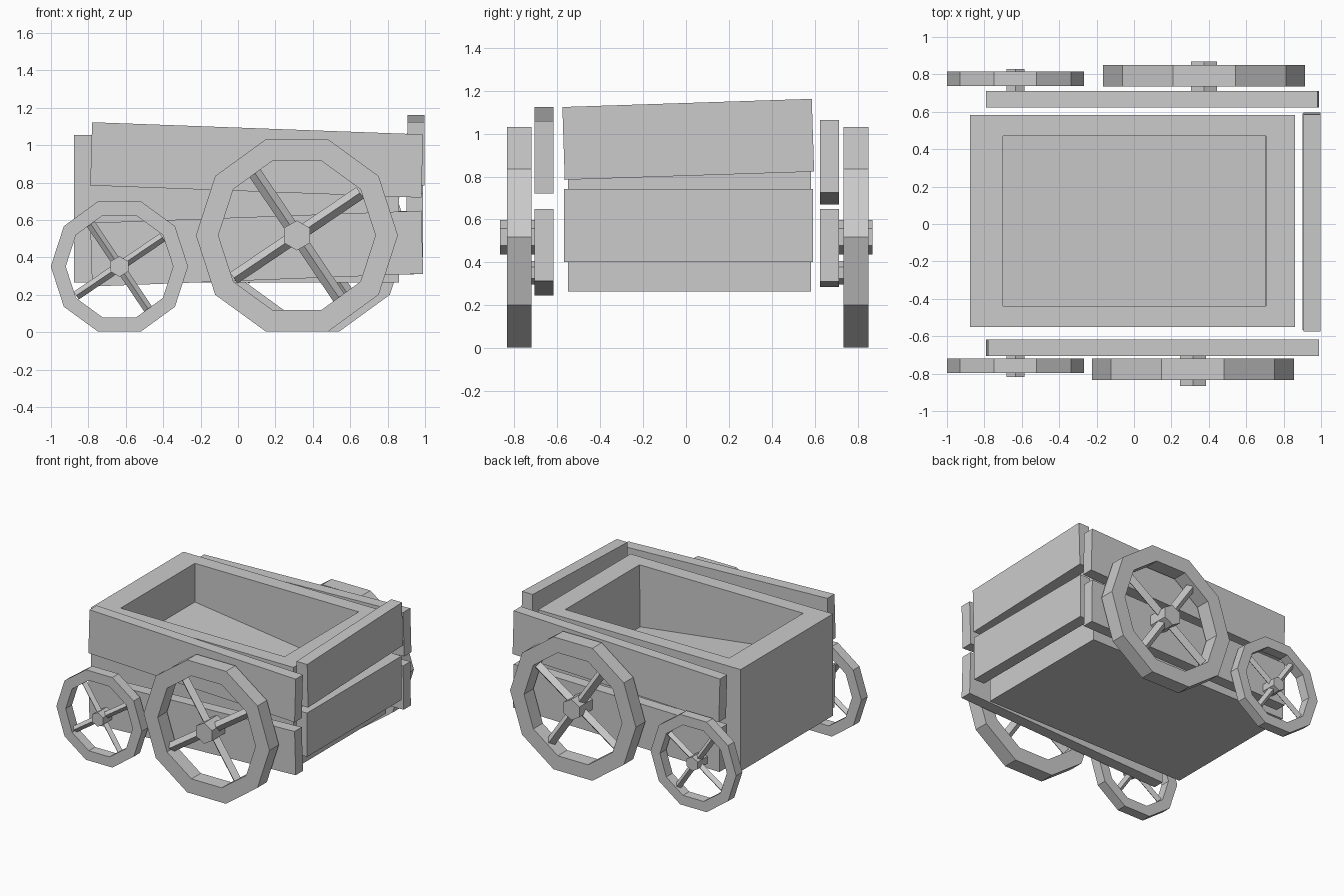
import bpy
import bmesh
from math import sin, cos, pi, radians
from mathutils import Matrix

if "Cube" in bpy.data.objects:
    bpy.data.objects.remove(bpy.data.objects["Cube"])


def finish(name, bm):
    bmesh.ops.recalc_face_normals(bm, faces=bm.faces)
    mesh = bpy.data.meshes.new(name)
    bm.to_mesh(mesh)
    bm.free()
    obj = bpy.data.objects.new(name, mesh)
    bpy.context.collection.objects.link(obj)
    return obj


def bridge(bm, a, b):
    n = len(a)
    for i in range(n):
        j = (i + 1) % n
        bm.faces.new((a[i], a[j], b[j], b[i]))


def prism(bm, loop_a, loop_b):
    a = [bm.verts.new(p) for p in loop_a]
    b = [bm.verts.new(p) for p in loop_b]
    bm.faces.new(a)
    bm.faces.new(b)
    bridge(bm, a, b)


# Plank from its side outline (bottom-left, bottom-right, top-right, top-left)
def plank(name, outline, lo, hi, axis):
    bm = bmesh.new()
    if axis == 'Y':
        prism(bm, [(u, lo, z) for u, z in outline], [(u, hi, z) for u, z in outline])
    else:
        prism(bm, [(lo, u, z) for u, z in outline], [(hi, u, z) for u, z in outline])
    finish(name, bm)


# Hollow box with a sloping floor
def tub():
    def rect(x0, x1, y0, y1, z_left, z_right):
        return [bm.verts.new(p) for p in ((x0, y0, z_left), (x1, y0, z_right),
                                          (x1, y1, z_right), (x0, y1, z_left))]
    bm = bmesh.new()
    rings = [rect(-.877, .861, -.55, .583, .265, .265),
             rect(-.877, .861, -.55, .583, 1.055, 1.055),
             rect(-.70, .706, -.438, .471, 1.055, 1.055),
             rect(-.70, .70, -.438, .471, .755, .575)]
    for a, b in zip(rings, rings[1:]):
        bridge(bm, a, b)
    bm.faces.new(rings[0])
    bm.faces.new(rings[-1])
    finish("wagon_box", bm)


# Ten-sided wheel: rim, hexagonal hub, diamond-section spokes
def wheel(name, x, z, r_out, r_in, y0, y1, hub_r, hub_y0, hub_y1, spoke):
    def circle(r, y, n, phase=0.0):
        return [(x + r * cos(2 * pi * i / n + phase), y,
                 z + r * sin(2 * pi * i / n + phase)) for i in range(n)]

    bm = bmesh.new()
    rings = [[bm.verts.new(p) for p in circle(r, y, 10)]
             for r, y in ((r_out, y0), (r_out, y1), (r_in, y1), (r_in, y0))]
    for i in range(4):
        bridge(bm, rings[i], rings[(i + 1) % 4])
    finish(name + "_rim", bm)

    bm = bmesh.new()
    prism(bm, circle(hub_r, hub_y0, 6, pi / 6 + pi / 3), circle(hub_r, hub_y1, 6, pi / 6 + pi / 3))
    finish(name + "_hub", bm)

    bm = bmesh.new()
    half = r_in * .97
    section = ((spoke, 0), (0, spoke), (-spoke, 0), (0, -spoke))
    for angle in (34, 124):
        m = Matrix.Translation((x, (y0 + y1) / 2, z)) @ Matrix.Rotation(-radians(angle), 4, 'Y')
        start = len(bm.verts)
        prism(bm, [(-half, v, w) for v, w in section], [(half, v, w) for v, w in section])
        bm.verts.ensure_lookup_table()
        bmesh.ops.transform(bm, matrix=m, verts=bm.verts[start:])
    finish(name + "_spokes", bm)


tub()

# Side planks, each a little crooked
plank("front_upper_plank", [(-.79, .785), (.98, .72), (.99, 1.058), (-.78, 1.123)], -.706, -.618, 'Y')
plank("front_lower_plank", [(-.78, .245), (.99, .313), (.98, .65), (-.79, .585)], -.706, -.618, 'Y')
plank("back_upper_plank", [(-.78, .67), (.99, .726), (.98, 1.064), (-.79, 1.008)], .624, .712, 'Y')
plank("back_lower_plank", [(-.785, .285), (.985, .311), (.98, .65), (-.79, .624)], .624, .712, 'Y')

# End planks
plank("end_upper_plank", [(-.565, .785), (.597, .823), (.586, 1.162), (-.576, 1.124)], .905, .997, 'X')
plank("end_lower_plank", [(-.568, .402), (.592, .402), (.592, .742), (-.568, .742)], .90, .99, 'X')

# Wheels
wheel("front_big_wheel", .315, .518, .54, .42, -.835, -.72, .08, -.866, -.705, .036)
wheel("back_big_wheel", .375, .518, .54, .42, .735, .85, .08, .712, .87, .036)
wheel("front_small_wheel", -.634, .352, .367, .287, -.797, -.72, .055, -.817, -.706, .025)
wheel("back_small_wheel", -.634, .352, .367, .287, .738, .815, .055, .712, .83, .025)
